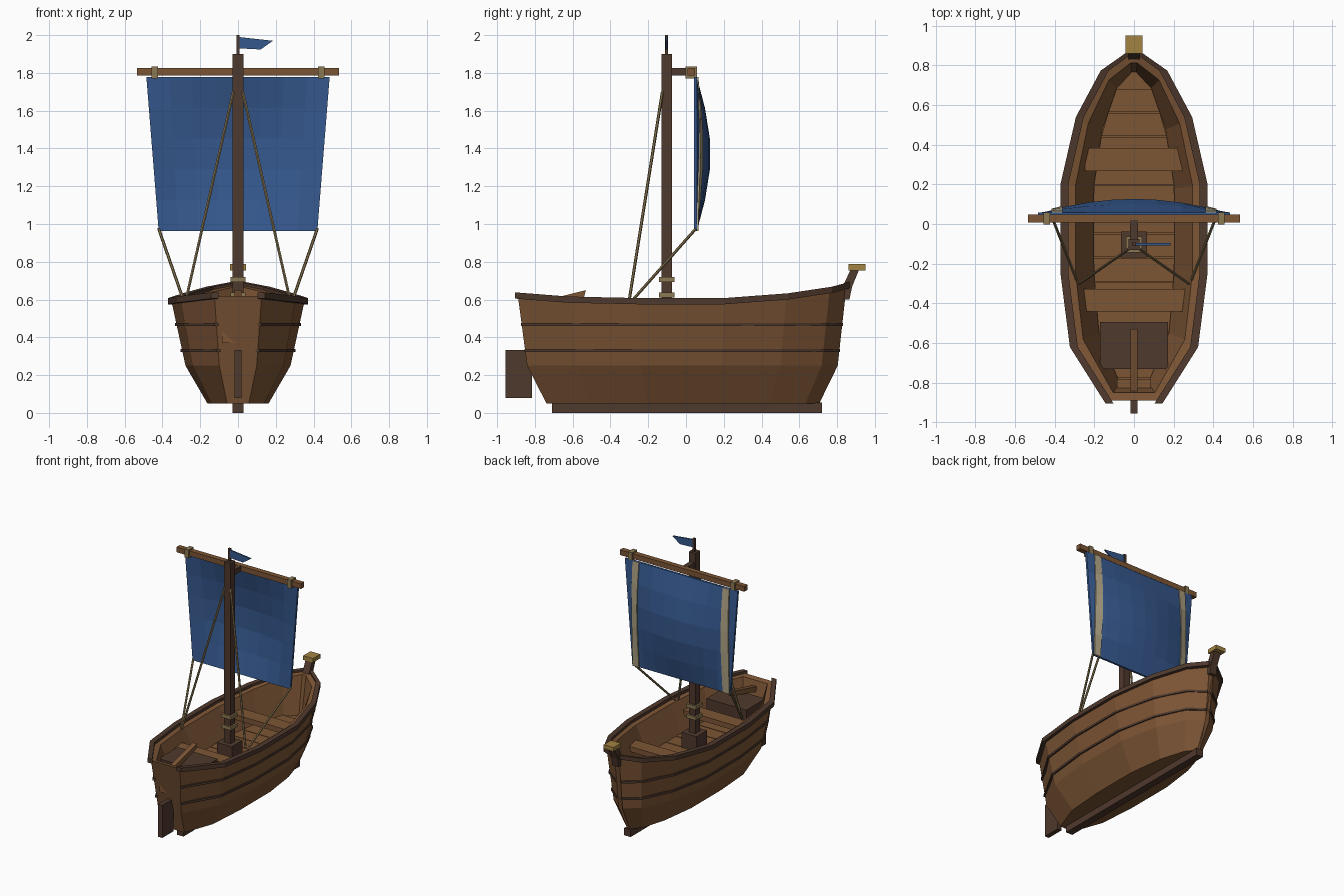
import bpy, bmesh, math
from mathutils import Vector

if "Cube" in bpy.data.objects:
    bpy.data.objects.remove(bpy.data.objects["Cube"])


def material(name, rgb):
    m = bpy.data.materials.new(name)
    m.diffuse_color = (*rgb, 1)
    m.use_nodes = True
    m.node_tree.nodes["Principled BSDF"].inputs["Base Color"].default_value = m.diffuse_color
    return m


WOOD = material("brown wood", (0.205, 0.092, 0.036))
DARK = material("dark wood", (0.078, 0.041, 0.026))
BLUE = material("blue cloth", (0.036, 0.098, 0.27))
CREAM = material("cream cloth", (0.42, 0.36, 0.23))
ROPE = material("rope", (0.26, 0.19, 0.085))
GOLD = material("dull gold", (0.36, 0.23, 0.055))


def add(name, verts, faces, mat):
    bm = bmesh.new()
    vs = [bm.verts.new(v) for v in verts]
    for f in faces:
        bm.faces.new([vs[i] for i in f])
    bmesh.ops.recalc_face_normals(bm, faces=bm.faces)
    me = bpy.data.meshes.new(name)
    bm.to_mesh(me)
    bm.free()
    me.materials.append(mat)
    ob = bpy.data.objects.new(name, me)
    bpy.context.collection.objects.link(ob)
    return ob


def loft(name, rings, mat, caps=None):
    """Join closed rings; caps lists the faces (ring indices) that close each end."""
    n = len(rings[0])
    faces = [(r * n + i, r * n + (i + 1) % n, (r + 1) * n + (i + 1) % n, (r + 1) * n + i)
             for r in range(len(rings) - 1) for i in range(n)]
    last = (len(rings) - 1) * n
    for c in caps or [range(n)]:
        faces += [list(c), [last + i for i in c]]
    return add(name, [p for r in rings for p in r], faces, mat)


def box(name, x, y, z, mat):
    return loft(name, [[(x[0], y[0], k), (x[1], y[0], k), (x[1], y[1], k), (x[0], y[1], k)]
                       for k in z], mat)


def bar(name, a, b, w, mat, sides=6):
    a, b = Vector(a), Vector(b)
    q = (b - a).to_track_quat('Z', 'Y')
    ring = [q @ Vector((w * math.cos(t), w * math.sin(t), 0))
            for t in (2 * math.pi * (i + 0.5) / sides for i in range(sides))]
    return loft(name, [[p + v for v in ring] for p in (a, b)], mat)


def lerp(points, t):
    """Piecewise linear lookup in a list of (position, value)."""
    for (a, va), (b, vb) in zip(points, points[1:]):
        if t <= b:
            return va + (vb - va) * (t - a) / (b - a)
    return points[-1][1]


# Hull stations: y, half width and height at the top edge
STATIONS = [(-.89, .125, .62), (-.61, .305, .598), (-.25, .352, .59), (.2, .352, .59),
            (.53, .275, .615), (.76, .15, .65), (.85, .02, .675)]
FLOOR = 0.37


def hull_section(y, w, h):
    right = [(w, y, h), (w * .79, y * .945, .25), (w * .46, y * .83, .05)]
    inner = [(w * .84, y * .955, h - .008), (w * .58, y * .9, FLOOR)]
    flip = lambda pts: [(-a, b, c) for a, b, c in pts]
    return right + flip(right)[::-1] + flip(inner) + inner[::-1]


loft("hull", [hull_section(*s) for s in STATIONS], WOOD,
     [range(6), (6, 7, 8, 9), (0, 5, 6, 9)])

for side, label in ((1, "right"), (-1, "left")):
    # Gunwale rail
    rings = []
    for y, w, h in STATIONS:
        y2 = y * 1.017
        rings.append([(side * k, y2, z) for k, z in
                      ((w + .018, h - .015), (w + .018, h + .018),
                       (max(w - .022, 0), h + .018), (max(w - .022, 0), h - .015))])
    loft(label + "_rail", rings, DARK)
    # Rubbing strips along the planking
    for tag, z in (("lower", .33), ("upper", .467)):
        rings = []
        for y, w, h in STATIONS:
            t = (z - .25) / (h - .25)
            x, yy = w * (.79 + .21 * t), y * (.945 + .055 * t)
            rings.append([(side * (x + d), yy * (1.004 if d > 0 else 1), z + k) for d, k in
                          ((-.012, -.008), (.009, -.008), (.009, .008), (-.012, .008))])
        loft(f"{label}_{tag}_strake", rings, DARK)

# Keel, rudder, stem
box("keel", (-.028, .028), (-.71, .72), (0, .055), DARK)
box("rudder", (-.018, .018), (-.955, -.815), (.08, .333), DARK)
STEM = ((.82, .6), (.865, .6), (.88, .67), (.917, .76), (.872, .76), (.83, .67))
loft("stem_post", [[(x, y, z) for y, z in STEM] for x in (-.028, .028)], DARK)
box("stem_cap", (-.042, .042), (.86, .95), (.755, .787), GOLD)

# Floor planks
widths = [(y * .9, w * .58) for y, w, h in STATIONS]
edges = [-.78 + i * .122 for i in range(13)]
for i, (a, b) in enumerate(zip(edges, edges[1:])):
    a, b = a + .003, b - .003
    wa, wb = lerp(widths, a), lerp(widths, b)
    loft(f"floor_plank_{i + 1}", [[(-wa, a, z), (wa, a, z), (wb, b, z), (-wb, b, z)]
                                  for z in (FLOOR - .01, FLOOR + .012)], WOOD)

# Benches, stern locker, tiller
box("front_bench", (-.247, .247), (.268, .382), (.47, .51), WOOD)
box("rear_bench", (-.256, .256), (-.44, -.328), (.47, .51), WOOD)
box("stern_locker", (-.172, .172), (-.73, -.495), (FLOOR, .56), DARK)
box("stern_seat", (-.085, .085), (-.845, -.78), (FLOOR, .5), WOOD)
loft("tiller", [[(x, y, z) for y, z in ((-.845, .53), (-.54, .61), (-.53, .65), (-.845, .57))]
                for x in (-.018, .018)], WOOD)

# Mast with foot, rope collars and top pole
MY = -.103
box("mast_step", (-.065, .065), (MY - .065, MY + .065), (FLOOR, .5), DARK)
box("mast", (-.028, .028), (MY - .028, MY + .028), (.4, 1.9), DARK)
box("mast_pole", (-.009, .009), (MY - .009, MY + .009), (1.9, 2.0), DARK)
for i, z in enumerate((.61, .693)):
    box(f"mast_collar_{i + 1}", (-.041, .041), (MY - .041, MY + .041), (z, z + .027), ROPE)
loft("pennant", [[(x, y, z) for x, z in ((.005, 1.99), (.185, 1.97), (.12, 1.924), (.005, 1.93))]
                 for y in (MY - .006, MY + .006)], BLUE)

# Yard and its bracket
box("yard_bracket", (-.02, .02), (MY, .02), (1.785, 1.825), DARK)
box("yard", (-.535, .535), (.008, .048), (1.785, 1.825), WOOD)

# Bellied sail
TOP, BOTTOM = 1.777, .963


def half_width(v):
    return .42 + .065 * v


def belly(x, v):
    u = min(1, abs(x) / half_width(v))
    return .052 + .072 * math.sin(math.pi * v) * (1 - u * u)


def cloth(name, xs_at, cols, rows, offset, thick, mat):
    rings = []
    for r in range(rows + 1):
        v = r / rows
        z = BOTTOM + (TOP - BOTTOM) * v
        xs = [xs_at(c / cols, v) for c in range(cols + 1)]
        rings.append([(x, belly(x, v) + offset, z) for x in xs]
                     + [(x, belly(x, v) + offset - thick, z) for x in xs[::-1]])
    return loft(name, rings, mat)


cloth("sail", lambda t, v: (2 * t - 1) * half_width(v), 8, 5, .006, .016, BLUE)
for s, label in ((1, "right"), (-1, "left")):
    cloth(label + "_sail_stripe", lambda t, v: s * (.36 + .055 * t), 2, 5, .013, .009, CREAM)
    # Yard lashings and rigging
    box(label + "_yard_lashing", (s * .44 - .017, s * .44 + .017), (-.003, .058),
        (1.77, 1.835), ROPE)
    bar(label + "_shroud", (s * .025, -.125, 1.7), (s * .275, -.3, .6), .008, ROPE)
    bar(label + "_sheet", (s * .42, .052, .975), (s * .29, -.28, .6), .008, ROPE)
